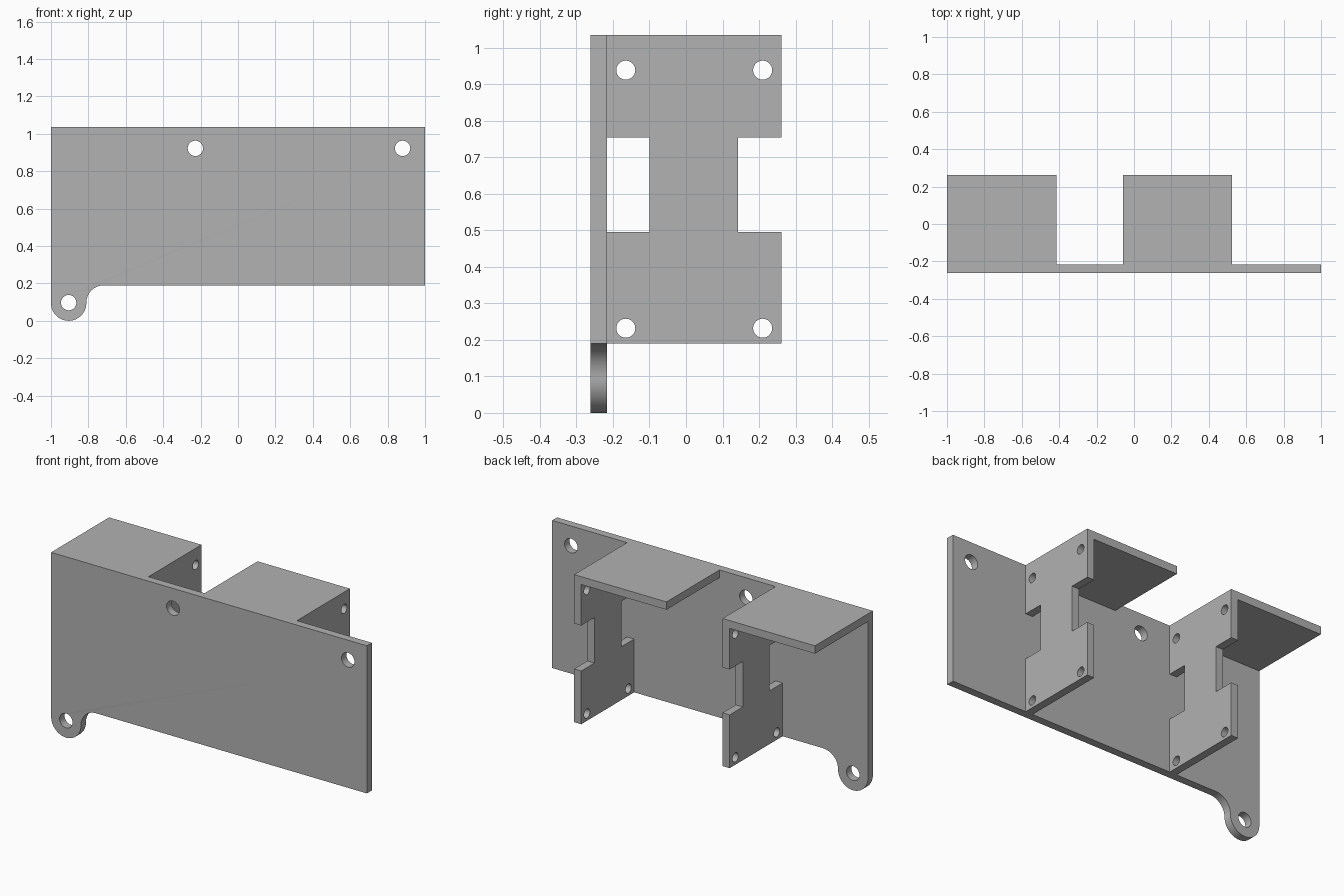
import bpy, bmesh
from math import sin, cos, pi, radians
from mathutils import Matrix, Vector

cube = bpy.data.objects.get("Cube")
if cube:
    bpy.data.objects.remove(cube)

grey = bpy.data.materials.new("plain grey")
grey.use_nodes = True
color = (0.445, 0.445, 0.445, 1)
grey.diffuse_color = color
grey.node_tree.nodes["Principled BSDF"].inputs["Base Color"].default_value = color

THICK = 0.045
HALF_DEPTH = 0.262
TOP, BOTTOM = 1.035, 0.19
INNER = THICK - HALF_DEPTH          # back face of the front plate
X, Y, Z = Vector((1, 0, 0)), Vector((0, 1, 0)), Vector((0, 0, 1))


def arc(cx, cy, r, start, end, steps=16):
    angles = [radians(start + (end - start) * i / steps) for i in range(steps + 1)]
    return [(cx + r * cos(a), cy + r * sin(a)) for a in angles]


def circle(cx, cy, r):
    return arc(cx, cy, r, 0, 360, 40)[:-1]


def rect(x0, x1, y0, y1):
    return [(x0, y0), (x1, y0), (x1, y1), (x0, y1)]


def plate(name, outline, holes, right, up, centre):
    """Flat sheet with holes, drawn in the right/up plane and centred at centre."""
    curve = bpy.data.curves.new(name + " profile", "CURVE")
    curve.dimensions, curve.fill_mode, curve.extrude = "2D", "BOTH", THICK / 2
    for loop in [outline] + holes:
        spline = curve.splines.new("POLY")
        spline.points.add(len(loop) - 1)
        for point, (a, b) in zip(spline.points, loop):
            point.co = (a, b, 0, 1)
        spline.use_cyclic_u = True
    helper = bpy.data.objects.new(name + " helper", curve)
    bpy.context.collection.objects.link(helper)
    graph = bpy.context.evaluated_depsgraph_get()
    mesh = bpy.data.meshes.new_from_object(helper.evaluated_get(graph))
    bpy.data.objects.remove(helper)

    # Weld the caps to the rims and turn the sheet into place
    bm = bmesh.new()
    bm.from_mesh(mesh)
    bmesh.ops.remove_doubles(bm, verts=bm.verts, dist=0.0001)
    turn = Matrix((right, up, right.cross(up))).transposed().to_4x4()
    bm.transform(Matrix.Translation(centre) @ turn)
    bmesh.ops.recalc_face_normals(bm, faces=bm.faces)
    bm.to_mesh(mesh)
    bm.free()
    mesh.materials.clear()
    mesh.materials.append(grey)
    obj = bpy.data.objects.new(name, mesh)
    bpy.context.collection.objects.link(obj)
    bpy.ops.object.select_all(action="DESELECT")
    obj.select_set(True)
    bpy.context.view_layer.objects.active = obj
    bpy.ops.object.shade_smooth_by_angle(angle=radians(30))
    return obj


# Front plate with a rounded, filleted mounting ear
EAR = 0.0945
ear_x = -1 + EAR
outline = ([(1, BOTTOM), (1, TOP), (-1, TOP)]
           + arc(ear_x, EAR, EAR, 180, 360, 32)
           + arc(ear_x + 2 * EAR, BOTTOM - EAR, EAR, 180, 90))
holes = [circle(x, z, 0.041) for x, z in ((-0.228, 0.922), (0.88, 0.922), (ear_x, 0.097))]
plate("front_plate", outline, holes, X, Z, Y * (INNER - THICK / 2))

# Two shelf brackets: a notched upright and a top sheet each
LOW, HIGH, WAIST_F, WAIST_B = 0.495, 0.755, -0.1, 0.143
upright = [(INNER, BOTTOM), (HALF_DEPTH, BOTTOM), (HALF_DEPTH, LOW), (WAIST_B, LOW),
           (WAIST_B, HIGH), (HALF_DEPTH, HIGH), (HALF_DEPTH, TOP - THICK),
           (INNER, TOP - THICK), (INNER, HIGH), (WAIST_F, HIGH),
           (WAIST_F, LOW), (INNER, LOW)]
screw_holes = [circle(y, z, 0.026) for y in (-0.165, 0.21) for z in (0.232, 0.939)]
for side, x0, x1 in (("right", -1, -0.415), ("left", -0.06, 0.525)):
    plate(side + "_upright", upright, screw_holes, Y, Z, X * (x1 - THICK / 2))
    plate(side + "_top_sheet", rect(x0, x1, INNER, HALF_DEPTH), [], X, Y,
          Z * (TOP - THICK / 2))
